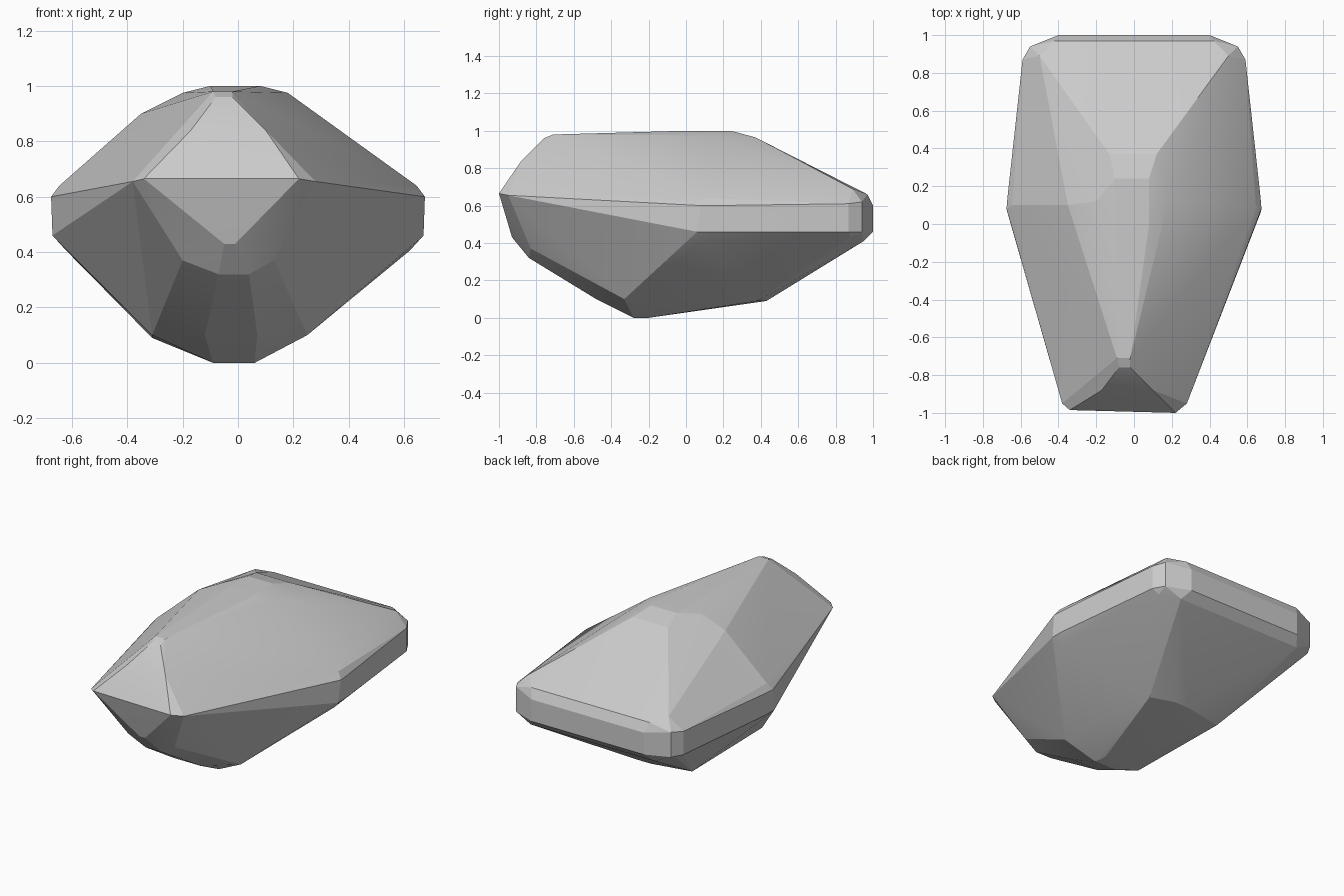
import bpy, bmesh

# Corner pairs: left x, right x, y, z
front_pairs = [
    (-0.34, 0.20, -0.985, 0.665), (-0.38, 0.28, -0.95, 0.655),   # sharp front edge
    (-0.17, 0.10, -0.88, 0.84), (-0.08, -0.02, -0.76, 0.96),     # front peak
    (-0.09, -0.02, -0.71, 0.98),
    (-0.05, -0.01, -0.93, 0.43), (-0.20, 0.13, -0.83, 0.37),     # chin
    (-0.07, 0.04, -0.84, 0.32),
]
bottom_pairs = [
    (-0.12, 0.07, -0.48, 0.10), (-0.31, 0.25, -0.33, 0.10),
    (-0.09, 0.06, -0.28, 0.0), (-0.08, 0.05, -0.20, 0.0),
    (-0.31, 0.20, 0.38, 0.09), (-0.05, 0.05, 0.43, 0.09),
]
top_pairs = [
    (-0.10, 0.08, 0.0, 1.0), (-0.10, 0.08, 0.24, 1.0),
    (-0.20, 0.18, 0.12, 0.975), (-0.35, 0.27, 0.10, 0.90),
    (-0.13, 0.12, 0.37, 0.965),
]
# Mirrored corners: half width, y, z
mirrored = [
    (0.67, 0.06, 0.46), (0.675, 0.08, 0.60), (0.67, 0.14, 0.46), (0.67, 0.14, 0.60),
    (0.645, 0.10, 0.64), (0.62, 0.09, 0.405),                    # side corners
    (0.59, 0.87, 0.46), (0.59, 0.87, 0.61), (0.55, 0.94, 0.46), (0.55, 0.94, 0.62),
    (0.40, 1.0, 0.46), (0.40, 1.0, 0.60), (0.42, 0.97, 0.66),    # back corners
    (0.50, 0.89, 0.69), (0.44, 0.95, 0.41), (0.55, 0.88, 0.43),
]

bm = bmesh.new()
for xl, xr, y, z in front_pairs + bottom_pairs + top_pairs:
    bm.verts.new((xl, y, z))
    bm.verts.new((xr, y, z))
for x, y, z in mirrored:
    bm.verts.new((-x, y, z))
    bm.verts.new((x, y, z))
bm.verts.new((0.22, -1.0, 0.665))

# Faceted boulder skin
hull = bmesh.ops.convex_hull(bm, input=bm.verts[:])
loose = {g for g in hull["geom_interior"] + hull["geom_unused"]
         if isinstance(g, bmesh.types.BMVert)}
bmesh.ops.delete(bm, geom=list(loose), context='VERTS')
bmesh.ops.recalc_face_normals(bm, faces=bm.faces[:])

mesh = bpy.data.meshes.new("boulder")
bm.to_mesh(mesh)
bm.free()
boulder = bpy.data.objects.new("boulder", mesh)
bpy.context.collection.objects.link(boulder)
bpy.context.view_layer.objects.active = boulder
boulder.select_set(True)
bpy.ops.object.shade_smooth_by_angle(angle=0.2)
